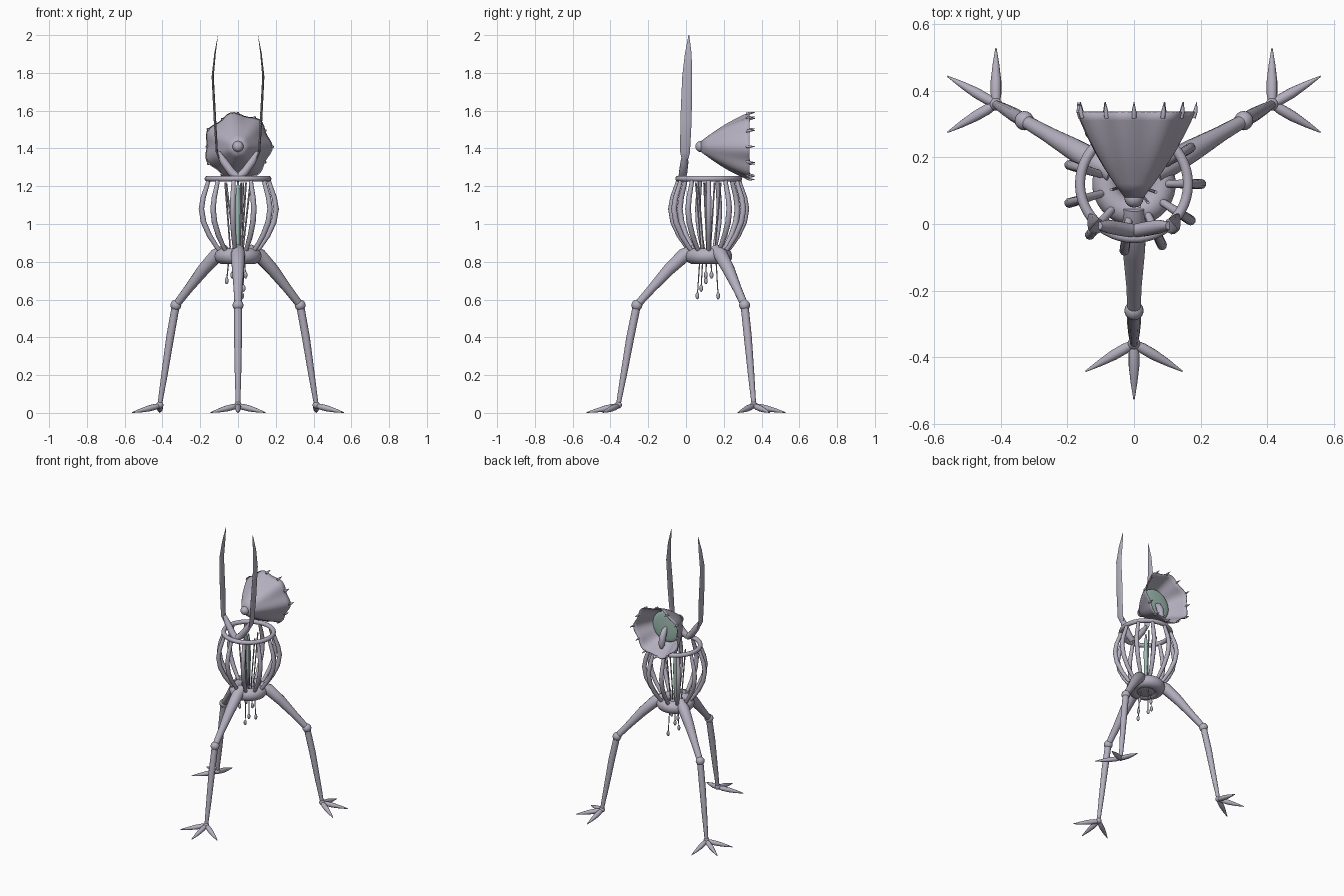
import bpy, bmesh, math
from mathutils import Vector, Matrix

if "Cube" in bpy.data.objects:
    bpy.data.objects.remove(bpy.data.objects["Cube"])

AXIS = Vector((0, 0.12, 0))     # vertical axis of the body
HEAD_Z = 1.41
TAU = math.tau


def material(name, rgb):
    m = bpy.data.materials.new(name)
    m.use_nodes = True
    m.diffuse_color = (*rgb, 1)
    m.node_tree.nodes["Principled BSDF"].inputs["Base Color"].default_value = (*rgb, 1)
    return m


BONE = material("pale lavender grey", (0.46, 0.43, 0.52))
GLASS = material("grey teal", (0.34, 0.50, 0.44))


def finish(name, bm, mat=BONE):
    bmesh.ops.recalc_face_normals(bm, faces=bm.faces)
    mesh = bpy.data.meshes.new(name)
    bm.to_mesh(mesh)
    bm.free()
    mesh.materials.append(mat)
    ob = bpy.data.objects.new(name, mesh)
    bpy.context.collection.objects.link(ob)
    bpy.ops.object.select_all(action="DESELECT")
    ob.select_set(True)
    bpy.context.view_layer.objects.active = ob
    bpy.ops.object.shade_smooth_by_angle(angle=math.radians(50))
    return ob


def loft(bm, rings, closed=False):
    for a, b in zip(rings, rings[1:] + (rings[:1] if closed else [])):
        for i in range(len(a)):
            j = (i + 1) % len(a)
            bm.faces.new((a[i], a[j], b[j], b[i]))


def tube(name, path, radii, mat=BONE, ref=(0.31, 0.2, 0.1), flat=1.0, sides=12):
    """Tapered tube along a path; flat squashes the section."""
    bm = bmesh.new()
    pts = [Vector(p) for p in path]
    rings = []
    for i, p in enumerate(pts):
        t = (pts[min(i + 1, len(pts) - 1)] - pts[max(i - 1, 0)]).normalized()
        u = t.cross(Vector(ref)).normalized()
        v = t.cross(u)
        rings.append([bm.verts.new(p + radii[i] * (u * math.cos(a) + v * flat * math.sin(a)))
                      for a in (TAU * k / sides for k in range(sides))])
    loft(bm, rings)
    bm.faces.new(rings[0])
    bm.faces.new(rings[-1])
    return finish(name, bm, mat)


def ball(name, at, r, scale=(1, 1, 1), mat=BONE):
    bm = bmesh.new()
    bmesh.ops.create_uvsphere(bm, u_segments=16, v_segments=10, radius=r,
                              matrix=Matrix.Translation(at) @ Matrix.Diagonal((*scale, 1)))
    return finish(name, bm, mat)


def ring(name, z, big, small):
    bm = bmesh.new()
    rings = []
    for i in range(48):
        a = TAU * i / 48
        rings.append([bm.verts.new(polar(a, big + small * math.cos(b), z + small * math.sin(b)))
                      for b in (TAU * k / 14 for k in range(14))])
    loft(bm, rings, closed=True)
    return finish(name, bm)


def polar(angle, r, z):
    return AXIS + Vector((r * math.cos(angle), r * math.sin(angle), z))


# Pelvis and collar
ring("pelvis_ring", 0.83, 0.083, 0.042)
ball("pelvis_floor", AXIS + Vector((0, 0, 0.815)), 0.09, (1, 1, 0.28))
ring("collar_ring", 1.24, 0.162, 0.015)

# Rib cage
rib_profile = [(0.160, 1.24), (0.172, 1.20), (0.192, 1.14), (0.202, 1.08),
               (0.190, 1.01), (0.158, 0.94), (0.118, 0.88), (0.092, 0.85)]
for i in range(11):
    tube(f"rib_{i + 1}", [polar(-TAU * i / 11, r, z) for r, z in rib_profile],
         [0.011, 0.012, 0.014, 0.015, 0.015, 0.014, 0.012, 0.011], sides=10)

# Legs with three-toed feet
for side, deg in (("front", -90), ("left", 30), ("right", 150)):
    a = math.radians(deg)
    tube(side + "_upper_leg",
         [polar(a, r, z) for r, z in ((0.07, 0.86), (0.13, 0.835), (0.21, 0.76), (0.30, 0.66), (0.38, 0.57))],
         [0.034, 0.038, 0.033, 0.024, 0.020])
    ball(side + "_knee", polar(a, 0.38, 0.57), 0.029)
    tube(side + "_lower_leg",
         [polar(a, r, z) for r, z in ((0.38, 0.57), (0.415, 0.40), (0.45, 0.20), (0.478, 0.045))],
         [0.021, 0.021, 0.017, 0.012])
    ankle = polar(a, 0.478, 0.042)
    ball(side + "_ankle", ankle, 0.019)
    for k in (-1, 0, 1):
        b = a + k * math.radians(60)
        d = Vector((math.cos(b), math.sin(b), 0))
        tube(f"{side}_toe_{k + 2}",
             [ankle + d * s - Vector((0, 0, h)) for s, h in
              ((0, 0.003), (0.03, 0.010), (0.07, 0.019), (0.12, 0.030), (0.168, 0.040))],
             [0.011, 0.016, 0.016, 0.010, 0.002])

# Raised arms ending in tall flat blades
for side, s in (("left", 1), ("right", -1)):
    tube(side + "_arm",
         [(s * x, y, z) for x, y, z in ((0, -0.02, 1.245), (0.035, -0.015, 1.275),
                                        (0.075, -0.008, 1.33), (0.105, -0.005, 1.38))],
         [0.020, 0.022, 0.021, 0.012])
    tube(side + "_blade",
         [(s * x, y, z) for x, y, z in ((0.098, -0.005, 1.345), (0.112, -0.005, 1.38), (0.122, 0, 1.55),
                                        (0.134, 0.006, 1.78), (0.122, 0.012, 1.90), (0.106, 0.015, 2.0))],
         [0.018, 0.026, 0.030, 0.026, 0.018, 0.002], ref=(1, 0, 0), flat=0.22)


# Horn-shaped head with a seven-sided flare
def flare(y, a):
    t = (y - 0.07) / 0.265
    r = 0.022 + 0.153 * t + 0.014 * math.sin(math.pi * t)
    return r * (1 + 0.055 * t * math.cos(7 * (a - math.radians(101))))


bm = bmesh.new()
rings = []
for y in (0.07, 0.12, 0.17, 0.22, 0.27, 0.31, 0.335):
    rings.append([bm.verts.new((flare(y, a) * math.cos(a), y, HEAD_Z + flare(y, a) * math.sin(a)))
                  for a in (TAU * k / 56 for k in range(56))])
loft(bm, rings)
head = finish("head_horn", bm)
shell = head.modifiers.new("wall", "SOLIDIFY")
shell.thickness = 0.006
ball("head_tip", (0, 0.078, HEAD_Z), 0.029)

# Rim spikes
for i in range(12):
    a = TAU * i / 12
    r = flare(0.335, a)
    tube(f"rim_spike_{i + 1}",
         [(r * k * math.cos(a), y, HEAD_Z + r * k * math.sin(a))
          for k, y in ((0.97, 0.318), (1.0, 0.338), (1.02, 0.366))],
         [0.007, 0.007, 0.001], sides=8)

# Lens and tongue inside the head
ball("lens", (0, 0.22, HEAD_Z), 0.108, (1, 0.10, 1), GLASS)
tube("tongue", [(0, y, z) for y, z in ((0.225, 1.405), (0.245, 1.39), (0.265, 1.35), (0.275, 1.30), (0.278, 1.275))],
     [0.010, 0.019, 0.023, 0.021, 0.008])

# Glassy core in the cage
tube("core", [AXIS + Vector((0, 0, z)) for z in (0.83, 0.95, 1.08, 1.18, 1.23)],
     [0.006, 0.012, 0.015, 0.011, 0.003], GLASS)

# Hanging strands with droplets
drops = [(-0.06, 0.105, 0.70), (-0.03, 0.135, 0.73), (0.015, 0.06, 0.62),
         (0.022, 0.17, 0.62), (0.04, 0.105, 0.73), (0.03, 0.08, 0.66)]
for i, (x, y, z) in enumerate(drops):
    end = Vector((x, y, z))
    out = end - AXIS - Vector((0, 0, z))
    top = AXIS + out.normalized() * 0.07 + Vector((0, 0, 1.22))
    mid = AXIS + out * 0.7 + Vector((0, 0, 0.88))
    tube(f"strand_{i + 1}", [top, mid, end], [0.005, 0.004, 0.003], sides=6)
    ball(f"droplet_{i + 1}", end, 0.010, (1, 1, 1.9))
